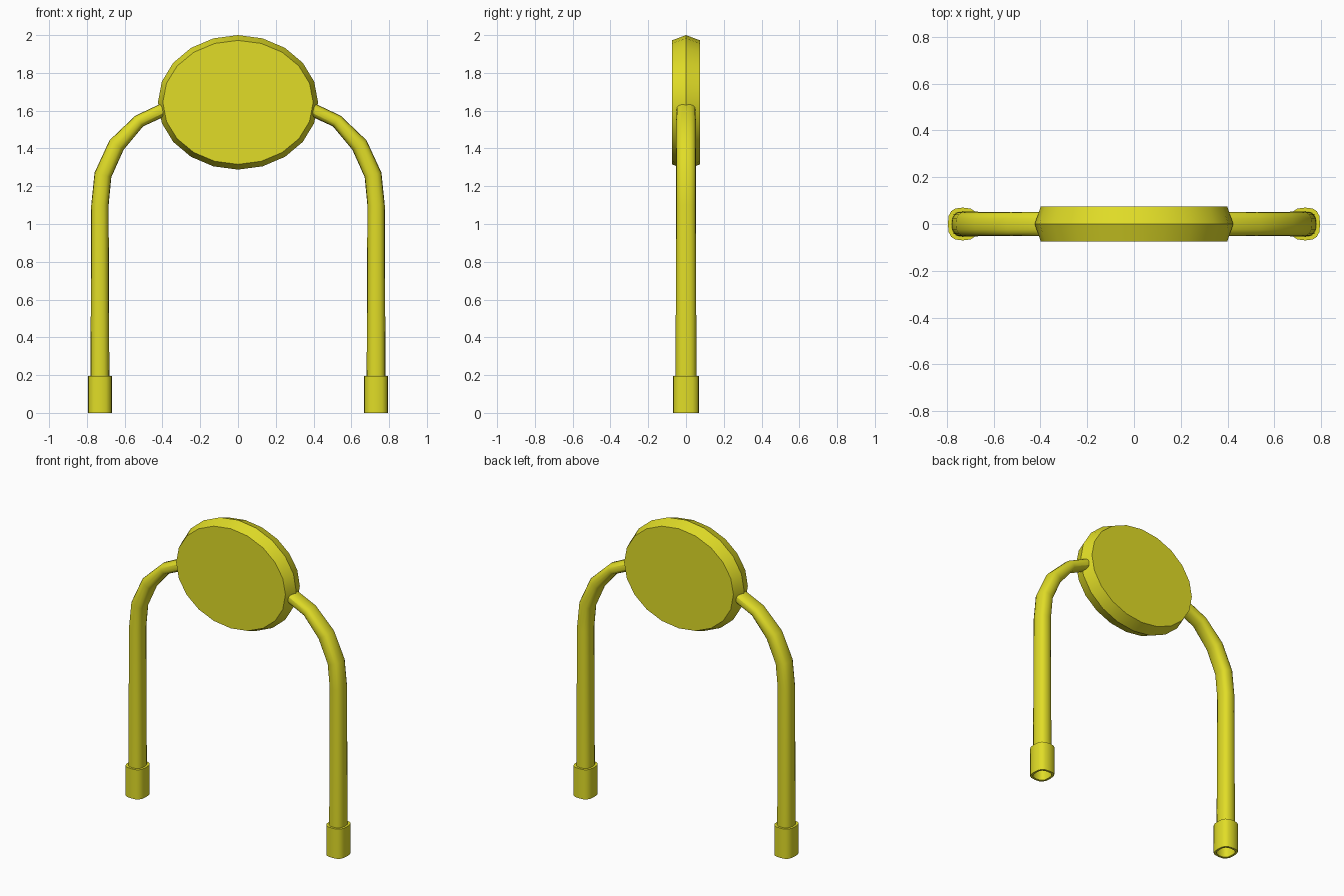
import bpy, bmesh, math
from mathutils import Vector

if "Cube" in bpy.data.objects:
    bpy.data.objects.remove(bpy.data.objects["Cube"])

yellow = bpy.data.materials.new("yellow_paint")
yellow.diffuse_color = (0.75, 0.72, 0.02, 1)
yellow.use_nodes = True
yellow.node_tree.nodes["Principled BSDF"].inputs["Base Color"].default_value = yellow.diffuse_color


def ring(centre, u, v, n, power=2.0):
    """Closed superellipse loop around centre; u and v are half-axis vectors."""
    pts = []
    for i in range(n):
        a = 2 * math.pi * i / n
        c, s = math.cos(a), math.sin(a)
        c = math.copysign(abs(c) ** (2 / power), c)
        s = math.copysign(abs(s) ** (2 / power), s)
        pts.append(Vector(centre) + Vector(u) * c + Vector(v) * s)
    return pts


def loft(name, rings, mirror=False):
    """Skin a row of loops, cap both ends, shade smooth with sharp edges."""
    bm = bmesh.new()
    loops = [[bm.verts.new(p) for p in r] for r in rings]
    n = len(loops[0])
    for a, b in zip(loops, loops[1:]):
        for i in range(n):
            j = (i + 1) % n
            bm.faces.new((a[i], a[j], b[j], b[i]))
    bm.faces.new(loops[0])
    bm.faces.new(loops[-1])
    bmesh.ops.recalc_face_normals(bm, faces=bm.faces)
    mesh = bpy.data.meshes.new(name)
    bm.to_mesh(mesh)
    bm.free()
    mesh.materials.append(yellow)
    ob = bpy.data.objects.new(name, mesh)
    bpy.context.collection.objects.link(ob)
    bpy.ops.object.select_all(action='DESELECT')
    ob.select_set(True)
    bpy.context.view_layer.objects.active = ob
    bpy.ops.object.shade_smooth_by_angle(angle=math.radians(30))
    if mirror:
        ob.modifiers.new("mirror", 'MIRROR').use_mirror_merge = False
    return ob


# Oval sign disc with a ridge around the middle of its rim
loft("sign_disc", [
    ring((0, y, 1.644), (rx, 0, 0), (0, 0, rz), 20)
    for y, rx, rz in ((-0.075, 0.398, 0.328), (0, 0.424, 0.356), (0.075, 0.398, 0.328))])

# Bent leg tubes: x, z, half width in the bend plane, half depth in y
path = [(0.731, 0.18, 0.050, 0.055), (0.731, 1.10, 0.046, 0.053),
        (0.715, 1.26, 0.046, 0.053), (0.643, 1.418, 0.045, 0.052),
        (0.523, 1.545, 0.035, 0.052), (0.390, 1.607, 0.035, 0.050)]
rings = []
for i, (x, z, w, d) in enumerate(path):
    x0, z0 = path[max(i - 1, 0)][:2]
    x1, z1 = path[min(i + 1, len(path) - 1)][:2]
    t = Vector((x1 - x0, 0, z1 - z0)).normalized()
    rings.append(ring((x, 0, z), (t.z * w, 0, -t.x * w), (0, d, 0), 16, 2.5))
loft("leg_tubes", rings, mirror=True)

# Hollow cuffs at the feet: inner roof, inner wall, outer wall, shoulder
loft("foot_cuffs", [
    ring((0.731, 0, z), (rx, 0, 0), (0, ry, 0), 16, 2.8)
    for z, rx, ry in ((0.17, 0.050, 0.055), (0, 0.050, 0.055), (0, 0.064, 0.070),
                      (0.195, 0.064, 0.070), (0.195, 0.048, 0.053))], mirror=True)
